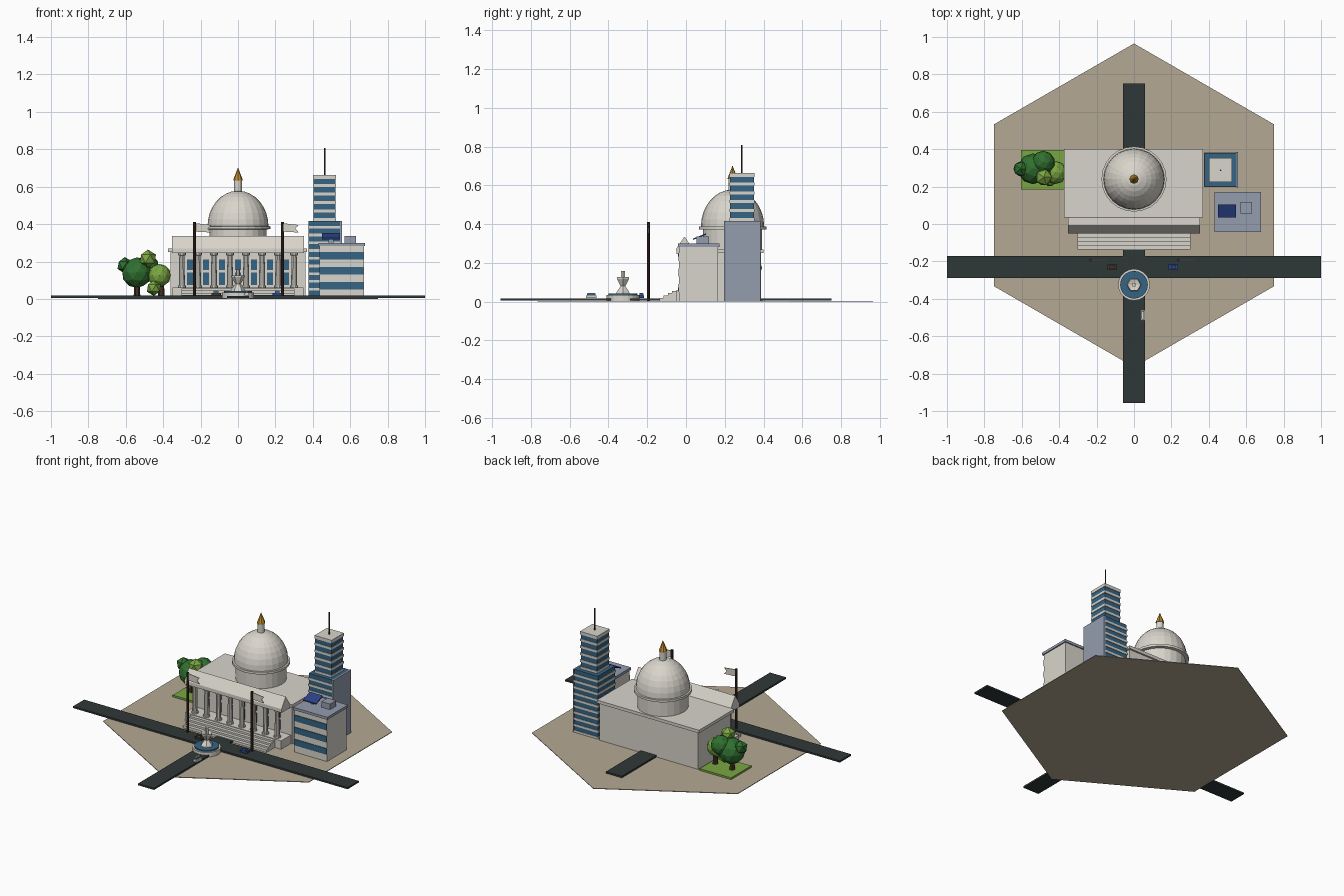
import bpy, bmesh, math
from mathutils import Vector, Matrix

cube = bpy.data.objects.get("Cube")
if cube:
    bpy.data.objects.remove(cube, do_unlink=True)


def material(name, rgb):
    m = bpy.data.materials.new(name)
    m.use_nodes = True
    lin = [((c / 255 + 0.055) / 1.055) ** 2.4 for c in rgb] + [1]
    m.diffuse_color = lin
    m.node_tree.nodes["Principled BSDF"].inputs["Base Color"].default_value = lin
    return m


STONE = material("pale stone", (217, 213, 204))
SAND = material("sand ground", (180, 169, 148))
ROAD = material("dark asphalt", (47, 56, 55))
BLUE = material("blue glass", (54, 100, 132))
SLATE = material("slate grey", (148, 156, 174))
GOLD = material("gold", (190, 140, 45))
NAVY = material("navy blue", (42, 66, 136))
DARK = material("dark green", (48, 112, 48))
LIGHT = material("light green", (122, 166, 66))
BROWN = material("dark brown", (66, 48, 38))


def finish(name, bm, mat):
    bmesh.ops.recalc_face_normals(bm, faces=bm.faces)
    mesh = bpy.data.meshes.new(name)
    bm.to_mesh(mesh)
    bm.free()
    mesh.materials.append(mat)
    ob = bpy.data.objects.new(name, mesh)
    bpy.context.collection.objects.link(ob)
    return ob


def box(name, mat, x, y, z):
    """Box from (min, max) pairs."""
    bm = bmesh.new()
    bmesh.ops.create_cube(bm, size=1)
    for v in bm.verts:
        v.co = [(a + b) / 2 + c * (b - a) for (a, b), c in zip((x, y, z), v.co)]
    return finish(name, bm, mat)


def prism(name, mat, points, along):
    """Flat outline pushed along a vector."""
    bm = bmesh.new()
    face = bm.faces.new([bm.verts.new(p) for p in points])
    out = bmesh.ops.extrude_face_region(bm, geom=[face])["geom"]
    for v in out:
        if isinstance(v, bmesh.types.BMVert):
            v.co += Vector(along)
    return finish(name, bm, mat)


def lathe(name, mat, profile, x, y, sides):
    """Turn a (radius, height) profile about a vertical axis."""
    bm = bmesh.new()
    rings = []
    for r, z in profile:
        angles = [2 * math.pi * i / sides for i in range(sides)]
        rings.append([bm.verts.new((x + r * math.cos(a), y + r * math.sin(a), z)) for a in angles])
    for low, high in zip(rings, rings[1:]):
        for i in range(sides):
            j = (i + 1) % sides
            bm.faces.new((low[i], low[j], high[j], high[i]))
    bm.faces.new(rings[0])
    bm.faces.new(rings[-1])
    return finish(name, bm, mat)


def blob(name, mat, center, radius):
    bm = bmesh.new()
    bmesh.ops.create_icosphere(bm, subdivisions=1 if radius < 0.05 else 2, radius=radius,
                               matrix=Matrix.Translation(center))
    return finish(name, bm, mat)


# Ground and roads
hexagon = [(0.865 * math.sin(i * math.pi / 3), 0.1 + 0.865 * math.cos(i * math.pi / 3), 0) for i in range(6)]
prism("ground", SAND, hexagon, (0, 0, 0.004))
box("cross_road", ROAD, (-1, 1), (-0.288, -0.172), (0.006, 0.017))
box("long_road", ROAD, (-0.058, 0.058), (-0.957, 0.75), (0.005, 0.016))

# Domed hall
box("hall_body", STONE, (-0.36, 0.36), (0.05, 0.388), (0.004, 0.25))
box("hall_roof", STONE, (-0.375, 0.37), (0.035, 0.4), (0.25, 0.27))
box("porch_floor", STONE, (-0.35, 0.35), (-0.05, 0.05), (0.004, 0.06))
box("porch_beam", STONE, (-0.353, 0.353), (-0.05, 0.05), (0.245, 0.27))
prism("porch_gable", STONE, [(-0.353, -0.052, 0.27), (-0.353, 0.036, 0.27), (-0.353, -0.008, 0.336)],
      (0.706, 0, 0))
for i in range(4):
    box(f"step_{i + 1}", STONE, (-0.303, 0.303), (-0.137 + 0.022 * i, -0.045), (0.004, 0.02 + 0.012 * i))
for i in range(8):
    x = -0.3 + i * 0.6 / 7
    lathe(f"column_{i + 1}", STONE, [(0.021, 0.06), (0.021, 0.072), (0.016, 0.073), (0.014, 0.232),
                                     (0.021, 0.234), (0.021, 0.245)], x, -0.02, 10)
    if i < 7:
        wx = x + 0.3 / 7
        box(f"hall_window_low_{i + 1}", BLUE, (wx - 0.016, wx + 0.016), (0.045, 0.052), (0.075, 0.14))
        box(f"hall_window_high_{i + 1}", BLUE, (wx - 0.016, wx + 0.016), (0.045, 0.052), (0.155, 0.21))

# Drum, dome and finial
lathe("drum", STONE, [(0.153, 0.265), (0.153, 0.372), (0.174, 0.373), (0.174, 0.388), (0.16, 0.389)], 0, 0.24, 24)
arc = [math.radians(a) for a in range(0, 89, 11)]
lathe("dome", STONE, [(0.163 * math.cos(a), 0.388 + 0.19 * math.sin(a)) for a in arc], 0, 0.24, 24)
lathe("finial_base", STONE, [(0.021, 0.565), (0.021, 0.636)], 0, 0.24, 12)
lathe("finial_tip", GOLD, [(0.025, 0.632), (0.025, 0.638), (0.001, 0.7)], 0, 0.24, 8)


# Stepped glass tower
def banded(name, x, y, z0, z1, count):
    box(name + "_glass", BLUE, x, y, (z0, z1))
    pitch = (z1 - z0) / count
    for i in range(count):
        z = z0 + i * pitch
        box(f"{name}_band_{i + 1}", STONE, (x[0] - 0.003, x[1] + 0.003), (y[0] - 0.003, y[1] + 0.003),
            (z, z + pitch * 0.34))


banded("tower_lower", (0.376, 0.549), (0.2, 0.38), 0.004, 0.417, 10)
banded("tower_upper", (0.403, 0.521), (0.228, 0.35), 0.417, 0.645, 5)
box("tower_cap", STONE, (0.4, 0.524), (0.225, 0.353), (0.642, 0.663))
box("tower_side_wall", SLATE, (0.546, 0.556), (0.196, 0.384), (0.004, 0.417))
lathe("antenna", BROWN, [(0.004, 0.66), (0.004, 0.807)], 0.463, 0.288, 6)

# Low office
box("office_body", STONE, (0.437, 0.673), (-0.035, 0.165), (0.004, 0.285))
box("office_roof", SLATE, (0.43, 0.68), (-0.042, 0.172), (0.283, 0.3))
for i in range(3):
    z = 0.05 + i * 0.08
    box(f"office_window_{i + 1}", BLUE, (0.437, 0.672), (-0.039, -0.03), (z, z + 0.04))
box("roof_unit", SLATE, (0.57, 0.632), (0.055, 0.118), (0.298, 0.337))
prism("solar_panel", NAVY, [(0.45, 0.035, 0.318), (0.45, 0.035, 0.325), (0.45, 0.103, 0.352), (0.45, 0.103, 0.345)],
      (0.095, 0, 0))
box("panel_stand", SLATE, (0.485, 0.51), (0.06, 0.08), (0.298, 0.332))

# Flagpoles with swallow-tail flags
for side, x in (("right", -0.232), ("left", 0.237)):
    lathe(f"{side}_flagpole", BROWN, [(0.008, 0.004), (0.008, 0.41)], x, -0.193, 8)
    tail = [(0, 0.36), (0.088, 0.355), (0.07, 0.377), (0.088, 0.395), (0, 0.405)]
    prism(f"{side}_flag", STONE, [(x + a, -0.195, z) for a, z in tail], (0, 0.005, 0))

# Fountain
lathe("fountain_basin", STONE, [(0.085, 0.004), (0.085, 0.034)], 0, -0.325, 20)
lathe("fountain_water", BLUE, [(0.074, 0.03), (0.074, 0.043)], 0, -0.325, 20)
lathe("fountain_bowl", STONE, [(0.04, 0.04), (0.036, 0.052), (0.014, 0.08), (0.036, 0.118), (0.036, 0.126),
                               (0.012, 0.12), (0.012, 0.158)], 0, -0.325, 6)


# Cars
def car(name, paint, glass, x, y, dx, dy):
    box(name + "_body", paint, (x - dx, x + dx), (y - dy, y + dy), (0.018, 0.032))
    box(name + "_cabin", glass, (x - dx * 0.5, x + dx * 0.5), (y - dy * 0.8, y + dy * 0.8), (0.032, 0.042))
    box(name + "_roof", paint, (x - dx * 0.4, x + dx * 0.4), (y - dy * 0.7, y + dy * 0.7), (0.042, 0.045))


car("brown_car", BROWN, BLUE, -0.117, -0.23, 0.026, 0.013)
car("navy_car", NAVY, BLUE, 0.21, -0.23, 0.026, 0.013)
car("pale_car", STONE, BLUE, 0.047, -0.488, 0.013, 0.027)

# Lawn and trees
box("lawn", LIGHT, (-0.605, -0.375), (0.185, 0.395), (0.004, 0.016))
for i, (x, y) in enumerate([(-0.54, 0.29), (-0.41, 0.28)]):
    lathe(f"trunk_{i + 1}", BROWN, [(0.018, 0.01), (0.013, 0.11)], x, y, 6)
crowns = [(DARK, -0.54, 0.295, 0.14, 0.082), (DARK, -0.605, 0.295, 0.18, 0.044),
          (DARK, -0.485, 0.33, 0.175, 0.062), (LIGHT, -0.42, 0.275, 0.125, 0.062),
          (LIGHT, -0.482, 0.25, 0.215, 0.049), (LIGHT, -0.45, 0.24, 0.058, 0.042)]
for i, (mat, x, y, z, r) in enumerate(crowns):
    blob(f"foliage_{i + 1}", mat, (x, y, z), r)
